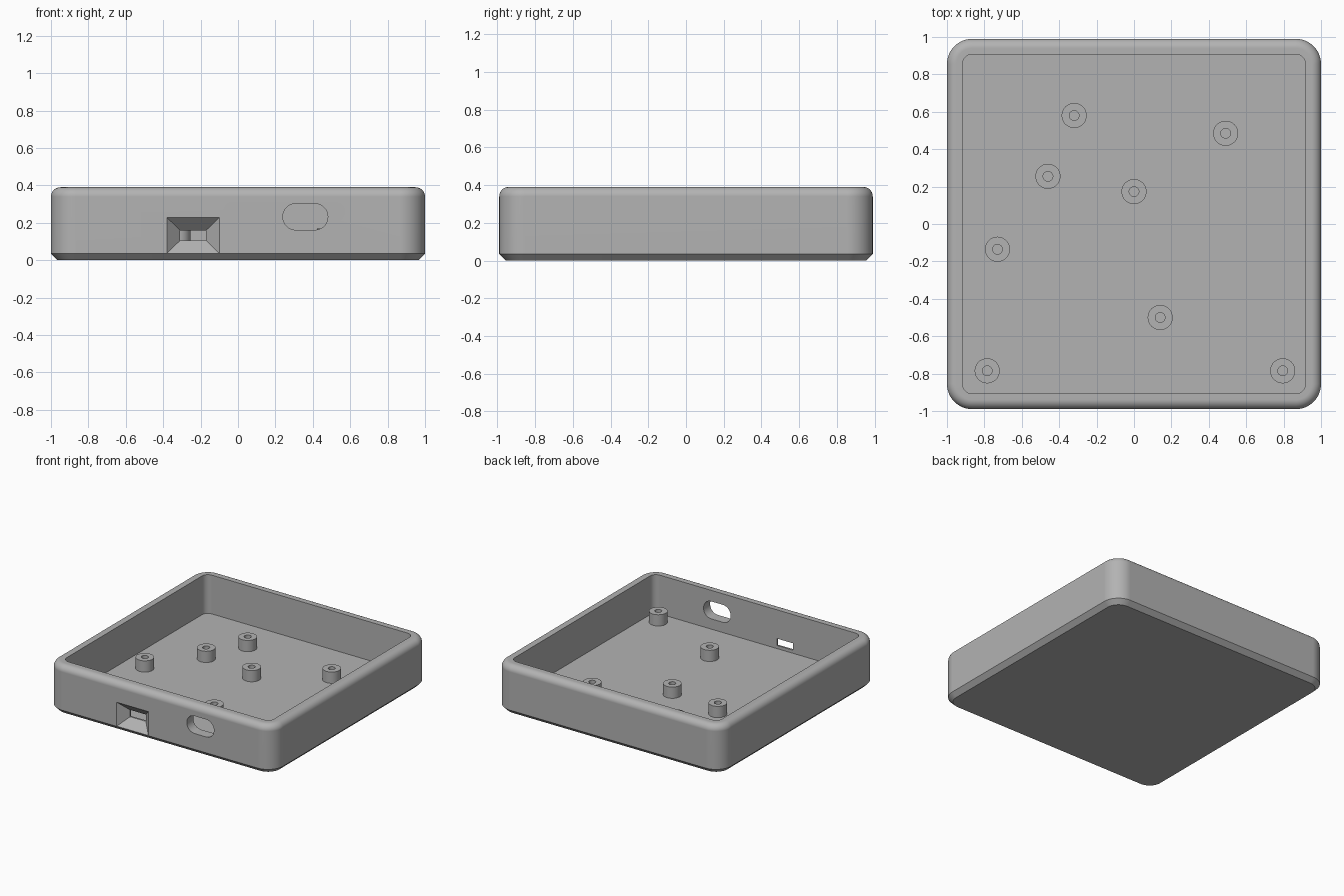
import bpy, bmesh
from math import sin, cos, pi, radians

cube = bpy.data.objects.get("Cube")
if cube:
    bpy.data.objects.remove(cube, do_unlink=True)

grey = bpy.data.materials.new("case grey")
grey.use_nodes = True
colour = (0.45, 0.45, 0.45, 1)
grey.diffuse_color = colour
grey.node_tree.nodes["Principled BSDF"].inputs["Base Color"].default_value = colour

HALF_X, HALF_Y, HEIGHT = 1.0, 0.99, 0.39
WALL, FLOOR, CORNER = 0.083, 0.08, 0.135
CHAMFER, FILLET = 0.035, 0.05


def rounded_rect(hx, hy, r, steps=12):
    """Counter-clockwise outline of a rectangle with round corners."""
    pts = []
    for i, (sx, sy) in enumerate([(1, 1), (-1, 1), (-1, -1), (1, -1)]):
        for s in range(steps + 1):
            a = (i + s / steps) * pi / 2
            pts.append((sx * (hx - r) + r * cos(a), sy * (hy - r) + r * sin(a)))
    return pts


def skin(name, rings, closed=False):
    """Join equal rings of points with quads; cap the ends or close the loop."""
    bm = bmesh.new()
    loops = [[bm.verts.new(p) for p in ring] for ring in rings]
    n = len(loops[0])
    pairs = list(zip(loops, loops[1:])) + ([(loops[-1], loops[0])] if closed else [])
    for a, b in pairs:
        for i in range(n):
            j = (i + 1) % n
            bm.faces.new((a[i], a[j], b[j], b[i]))
    if not closed:
        bm.faces.new(loops[0][::-1])
        bm.faces.new(loops[-1])
    bmesh.ops.recalc_face_normals(bm, faces=bm.faces)
    mesh = bpy.data.meshes.new(name)
    bm.to_mesh(mesh)
    bm.free()
    obj = bpy.data.objects.new(name, mesh)
    bpy.context.collection.objects.link(obj)
    mesh.materials.append(grey)
    return obj


def activate(obj):
    bpy.ops.object.select_all(action='DESELECT')
    obj.select_set(True)
    bpy.context.view_layer.objects.active = obj


def smooth(obj):
    activate(obj)
    bpy.ops.object.shade_smooth_by_angle(angle=radians(30))


def cut(obj, cutter):
    mod = obj.modifiers.new("opening", 'BOOLEAN')
    mod.operation, mod.solver, mod.object = 'DIFFERENCE', 'EXACT', cutter
    activate(obj)
    bpy.ops.object.modifier_apply(modifier=mod.name)
    bpy.data.objects.remove(cutter, do_unlink=True)


# Open tray: profile of (inset, height) from the underside over the rim to the floor
profile = [(CHAMFER, 0), (0, CHAMFER)]
for s in range(9):
    a = s / 8 * pi / 2
    profile.append((FILLET * (1 - cos(a)), HEIGHT - FILLET * (1 - sin(a))))
profile += [(WALL, HEIGHT), (WALL, FLOOR)]
tray = skin("case_tray", [
    [(x, y, z) for x, y in rounded_rect(HALF_X - d, HALF_Y - d, CORNER - d)]
    for d, z in profile])

# Funnel-shaped plug opening in the front wall
wide, narrow = (-0.38, -0.10, 0.037, 0.228), (-0.31, -0.17, 0.105, 0.16)
funnel = []
for y, (x0, x1, z0, z1) in [(-1.05, wide), (-HALF_Y, wide), (-0.922, narrow), (-0.85, narrow)]:
    funnel.append([(x0, y, z0), (x1, y, z0), (x1, y, z1), (x0, y, z1)])
cut(tray, skin("plug_cutter", funnel))

# Rounded slot in the front wall
slot = rounded_rect(0.12, 0.07, 0.069)
cut(tray, skin("slot_cutter", [
    [(0.36 + x, y, 0.232 + z) for x, z in slot] for y in (-1.05, -0.85)]))
smooth(tray)
weighted = tray.modifiers.new("even shading", 'WEIGHTED_NORMAL')
weighted.keep_sharp = True

# Hollow screw posts on the floor
POST_R, HOLE_R, POST_TOP = 0.067, 0.026, 0.17
spots = [(-0.32, 0.58), (0.49, 0.485), (-0.46, 0.255), (0.0, 0.173),
         (-0.73, -0.135), (0.14, -0.5), (-0.785, -0.785), (0.795, -0.785)]
for k, (px, py) in enumerate(spots, 1):
    tube = [(POST_R, FLOOR - 0.01), (POST_R, POST_TOP), (HOLE_R, POST_TOP), (HOLE_R, FLOOR - 0.01)]
    post = skin(f"screw_post_{k}", [
        [(px + r * cos(i * pi / 20), py + r * sin(i * pi / 20), z) for i in range(40)]
        for r, z in tube], closed=True)
    smooth(post)
